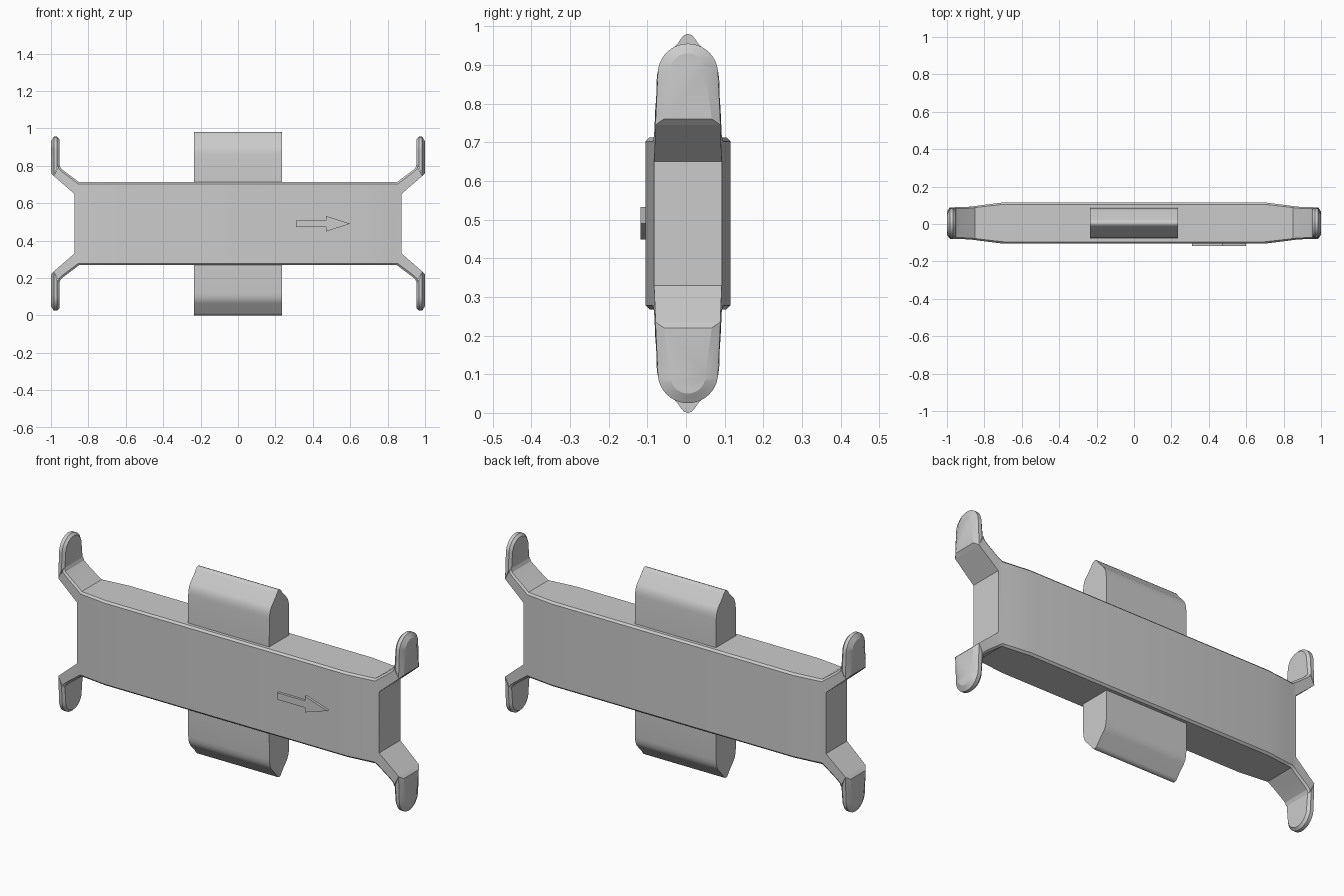
import bpy
import bmesh
from math import pi, cos, sin, radians
from mathutils import Vector

MID_Z, MID_Y = 0.49, 0.005

cube = bpy.data.objects.get("Cube")
if cube:
    bpy.data.objects.remove(cube, do_unlink=True)


def finish(bm, name, angle=35):
    bmesh.ops.recalc_face_normals(bm, faces=bm.faces)
    mesh = bpy.data.meshes.new(name)
    bm.to_mesh(mesh)
    bm.free()
    obj = bpy.data.objects.new(name, mesh)
    bpy.context.collection.objects.link(obj)
    bpy.ops.object.select_all(action='DESELECT')
    obj.select_set(True)
    bpy.context.view_layer.objects.active = obj
    bpy.ops.object.shade_smooth_by_angle(angle=radians(angle))
    return obj


def prism(points, offset):
    """Extrude a closed outline along the offset vector."""
    bm = bmesh.new()
    face = bm.faces.new([bm.verts.new(p) for p in points])
    new = bmesh.ops.extrude_face_region(bm, geom=[face])["geom"]
    verts = [g for g in new if isinstance(g, bmesh.types.BMVert)]
    bmesh.ops.translate(bm, verts=verts, vec=Vector(offset))
    return bm


def half_depth(x):
    """Half thickness of the body, thinning toward its ends."""
    stops = [(0, .11), (.70, .11), (.82, .095), (.875, .0875), (1, .083)]
    for (a, da), (b, db) in zip(stops, stops[1:]):
        if abs(x) <= b:
            return da + (db - da) * (abs(x) - a) / (b - a)
    return stops[-1][1]


# Body with four splayed arms, drawn as one quarter and mirrored
rim = [(.85, .222), (.93, .282), (.948, .298), (.955, .315)]
inner = [(.985, .255), (.875, .16)]
quarter = rim + inner
right = quarter + [(x, -z) for x, z in reversed(quarter)]
outline = right + [(-x, -z) for x, z in right]
bm = prism([(x, -.11, z) for x, z in outline], (0, .22, 0))


def on_rim(v):
    return any(abs(abs(v.co.x) - x) + abs(abs(v.co.z) - z) < 1e-4 for x, z in rim)


# Narrow chamfer along the long edges and outer side of the arms
edges = [e for e in bm.edges
         if all(on_rim(v) for v in e.verts)
         and abs(e.verts[0].co.y - e.verts[1].co.y) < 1e-4
         and e.verts[0].co.z * e.verts[1].co.z > 0]
bmesh.ops.bevel(bm, geom=edges, offset=.01, segments=1, affect='EDGES')
for x in (-.875, -.82, -.70, .70, .82, .875):
    bmesh.ops.bisect_plane(bm, geom=bm.verts[:] + bm.edges[:] + bm.faces[:],
                           plane_co=(x, 0, 0), plane_no=(1, 0, 0))
for v in bm.verts:
    v.co.y = MID_Y + v.co.y * half_depth(v.co.x) / .11
    v.co.z += MID_Z
finish(bm, "body", 25)


def tongue(x, base_z, base_w, top_w, top_z, sx, sz):
    """Rounded tab outline at one depth."""
    pts = [(base_w, base_z)]
    pts += [(top_w * cos(pi * i / 20), top_z - top_w + top_w * sin(pi * i / 20))
            for i in range(21)]
    pts.append((-base_w, base_z))
    return [(sx * x, MID_Y + y, MID_Z + sz * z) for y, z in pts]


# Rounded gripping tabs with chamfered rims
layers = [(.955, .315, .073, .066, .453), (.967, .30, .084, .078, .465),
          (.985, .255, .084, .078, .465), (1.0, .27, .062, .045, .44)]
for sx, side in ((1, "left"), (-1, "right")):
    for sz, level in ((1, "upper"), (-1, "lower")):
        bm = bmesh.new()
        rings = [[bm.verts.new(p) for p in tongue(*layer, sx, sz)]
                 for layer in layers]
        for a, b in zip(rings, rings[1:]):
            for i in range(len(a)):
                j = (i + 1) % len(a)
                bm.faces.new((a[i], a[j], b[j], b[i]))
        bm.faces.new(rings[0])
        bm.faces.new(rings[-1])
        finish(bm, f"{level}_{side}_tab", 25)

# Central block with softly pointed top and bottom
slope = [(.083, .22), (.081, .37), (.079, .39), (.074, .408), (.065, .424),
         (.026, .466), (.018, .478), (.01, .487), (0, .49)]
slope = [(y, min(z, .49)) for y, z in slope]
top = slope + [(-y, z) for y, z in reversed(slope[:-1])]
section = top + [(-y, -z) for y, z in top]
bm = prism([(-.235, MID_Y + y, MID_Z + z) for y, z in section], (.47, 0, 0))
finish(bm, "center_block")

# Raised direction arrow on the front
upper = [(.31, .018), (.47, .018), (.47, .042)]
arrow = upper + [(.60, 0)] + [(x, -z) for x, z in reversed(upper)]
bm = prism([(x, -.1175, MID_Z + z) for x, z in arrow], (0, .025, 0))
finish(bm, "front_arrow")
